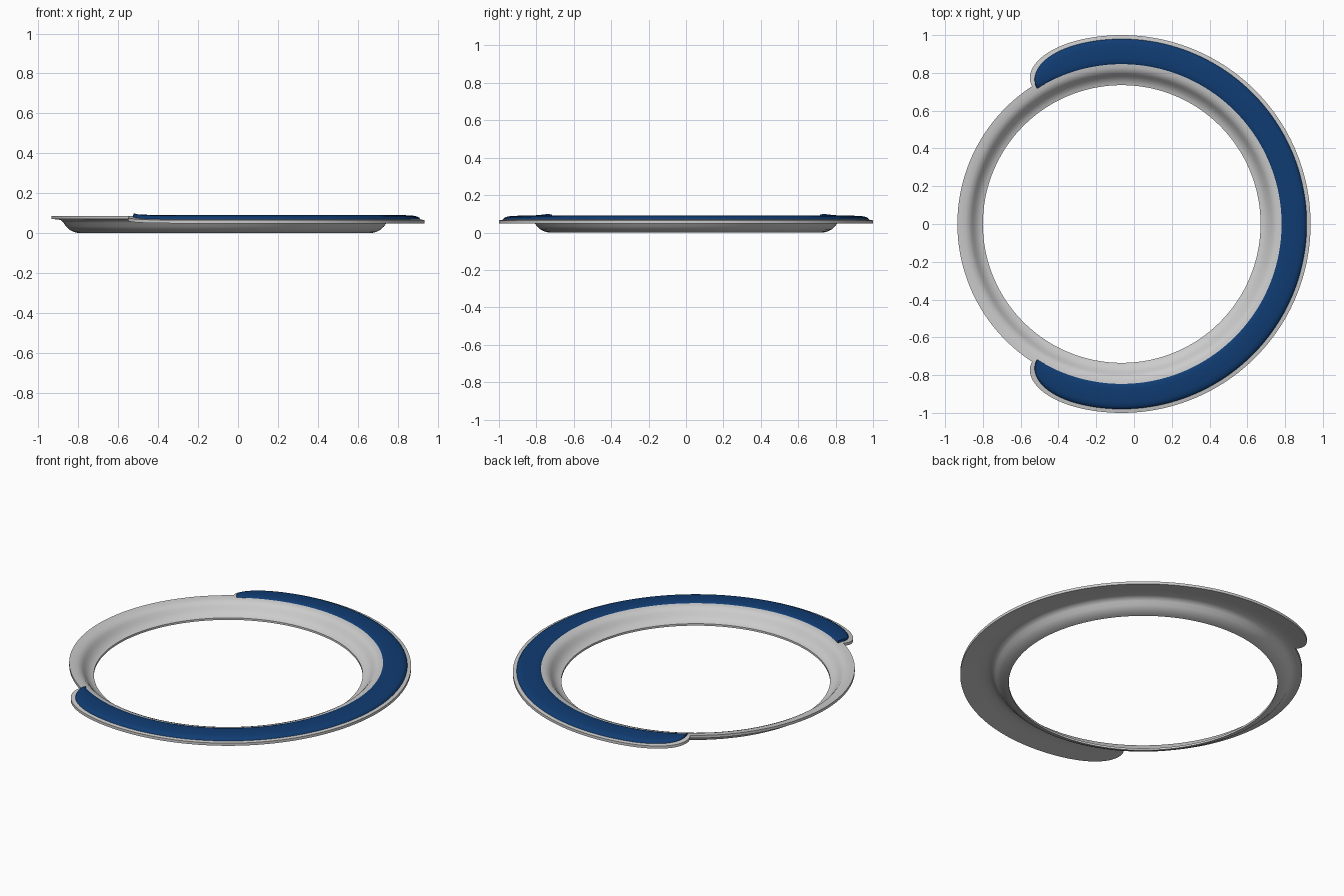
import bpy, bmesh, math

cube = bpy.data.objects.get("Cube")
if cube:
    bpy.data.objects.remove(cube, do_unlink=True)

CENTRE_X = -0.065
RIM = 0.87            # radius of the plain rim
FLANGE = 1.0          # radius of the wide flange
TAPER = 95            # angle where the flange ends start to round off

# Cross-sections of the dished ring, as (radius, height)
TOP = [(0.735, 0.012), (0.75, 0.016), (0.768, 0.027), (0.782, 0.042), (0.794, 0.058),
       (0.808, 0.073), (0.828, 0.081), (0.85, 0.084), (RIM, 0.086)]
UNDER = [(0.735, 0), (0.755, 0.005), (0.78, 0.017), (0.797, 0.033),
         (0.81, 0.052), (0.822, 0.065), (0.845, 0.069), (RIM, 0.07)]
# Pad cross-section, as (fraction of width, height above the ring)
PAD = [(0, -0.001), (0.03, 0.002), (0.09, 0.004), (0.25, 0.006), (0.5, 0.01),
       (0.75, 0.013), (0.88, 0.012), (0.95, 0.008), (0.99, 0.002), (1, -0.001)]


def material(name, colour, roughness):
    mat = bpy.data.materials.new(name)
    mat.use_nodes = True
    mat.diffuse_color = colour
    bsdf = mat.node_tree.nodes["Principled BSDF"]
    bsdf.inputs["Base Color"].default_value = colour
    bsdf.inputs["Roughness"].default_value = roughness
    return mat


def rounded_end(angle, end, inner, outer):
    """Outer radius of an arc band whose ends are rounded off."""
    t = min(max((abs(angle) - TAPER) / (end - TAPER), 0), 1)
    return inner + (outer - inner) * math.sqrt(1 - t ** 4)


def half_angles(end):
    body = [TAPER * i / 64 for i in range(64)]
    tip = [TAPER + (end - TAPER) * math.sin(math.pi / 2 * i / 28) for i in range(29)]
    return body + tip


def mirrored(angles):
    return [-a for a in reversed(angles) if a > 0] + angles


def top_height(r):
    """Height of the ring's upper face at a radius."""
    if r >= RIM:
        return TOP[-1][1] - 0.021 * (r - RIM) / (FLANGE - RIM)
    for (r0, z0), (r1, z1) in zip(TOP, TOP[1:]):
        if r <= r1:
            return z0 + (z1 - z0) * (r - r0) / (r1 - r0)


def sweep(name, angles, section, closed, mat):
    """Join the sections at all angles; closed also joins both ways round."""
    bm = bmesh.new()
    rows = []
    for a in angles:
        c, s = math.cos(math.radians(a)), math.sin(math.radians(a))
        rows.append([bm.verts.new((CENTRE_X + r * c, r * s, z)) for r, z in section(a)])
    n, m = len(rows), len(rows[0])
    for i in range(n if closed else n - 1):
        a, b = rows[i], rows[(i + 1) % n]
        for j in range(m if closed else m - 1):
            k = (j + 1) % m
            bm.faces.new((a[j], a[k], b[k], b[j]))
    bmesh.ops.remove_doubles(bm, verts=bm.verts, dist=0.00005)
    bmesh.ops.recalc_face_normals(bm, faces=bm.faces)
    mesh = bpy.data.meshes.new(name)
    bm.to_mesh(mesh)
    bm.free()
    mesh.materials.append(mat)
    obj = bpy.data.objects.new(name, mesh)
    bpy.context.collection.objects.link(obj)
    bpy.ops.object.select_all(action="DESELECT")
    obj.select_set(True)
    bpy.context.view_layer.objects.active = obj
    bpy.ops.object.shade_smooth_by_angle(angle=math.radians(40))
    return obj


# Dished ring with the wide flange
RING_END = 123


def ring_section(angle):
    edge = rounded_end(angle, RING_END, RIM, FLANGE)
    radii = [RIM + (edge - RIM) * f for f in (0.33, 0.67, 1)]
    upper = TOP + [(r, top_height(r)) for r in radii]
    lower = UNDER + [(r, top_height(r) - 0.016) for r in radii]
    return upper + lower[::-1]


plain = [RING_END + (180 - RING_END) * i / 38 for i in range(1, 38)]
ring_angles = mirrored(half_angles(RING_END) + plain) + [180]
sweep("dished_ring", ring_angles, ring_section, True,
      material("light_grey", (0.6, 0.6, 0.6, 1), 0.5))

# Raised pad on the flange
PAD_END = 122
PAD_INNER = 0.845


def pad_section(angle):
    edge = rounded_end(angle, PAD_END, PAD_INNER, 0.98)
    radii = [PAD_INNER + (edge - PAD_INNER) * f for f, h in PAD]
    return [(r, top_height(r) + h) for r, (f, h) in zip(radii, PAD)]


pad = sweep("flange_pad", mirrored(half_angles(PAD_END)), pad_section, False,
            material("deep_blue", (0.005, 0.045, 0.17, 1), 0.5))
# Keep the open pad facing upwards
if sum(p.normal.z * p.area for p in pad.data.polygons) < 0:
    pad.data.flip_normals()
